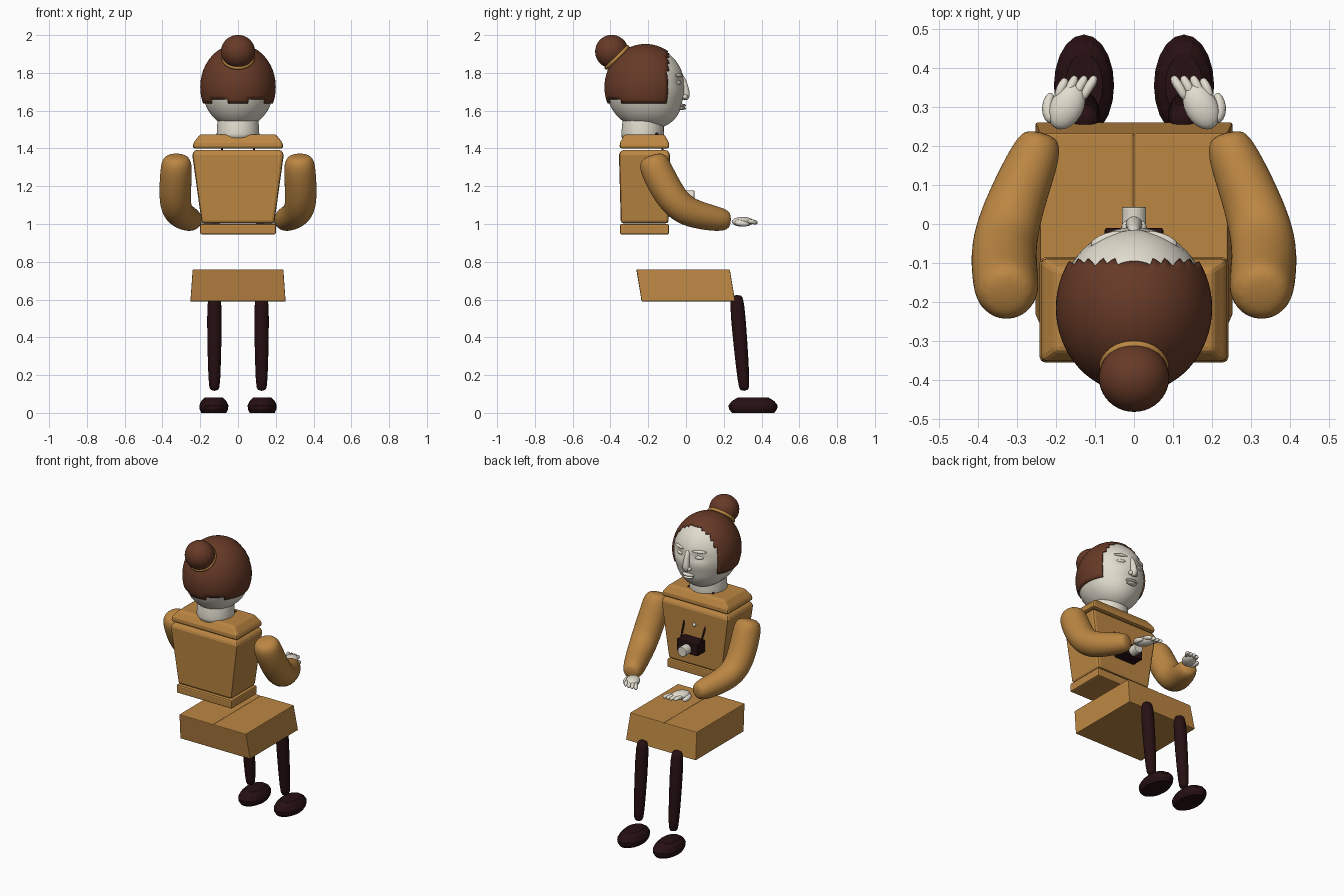
import bpy, bmesh, math
from mathutils import Vector, Matrix

cube = bpy.data.objects.get("Cube")
if cube:
    bpy.data.objects.remove(cube, do_unlink=True)


def material(name, rgb):
    m = bpy.data.materials.new(name)
    m.use_nodes = True
    m.diffuse_color = (*rgb, 1)
    m.node_tree.nodes["Principled BSDF"].inputs["Base Color"].default_value = (*rgb, 1)
    return m


TAN = material("tan cloth", (0.5, 0.24, 0.055))
HAIR = material("brown hair", (0.135, 0.042, 0.02))
SKIN = material("pale skin", (0.76, 0.72, 0.62))
DARK = material("dark leather", (0.02, 0.005, 0.006))


def finish(name, bm, mat, smooth=True, subdiv=0, bevel=0):
    bmesh.ops.recalc_face_normals(bm, faces=bm.faces)
    me = bpy.data.meshes.new(name)
    bm.to_mesh(me)
    bm.free()
    me.materials.append(mat)
    ob = bpy.data.objects.new(name, me)
    bpy.context.collection.objects.link(ob)
    for p in me.polygons:
        p.use_smooth = smooth
    if bevel:
        b = ob.modifiers.new("bevel", "BEVEL")
        b.width, b.segments = bevel, 2
    if subdiv:
        s = ob.modifiers.new("subdivision", "SUBSURF")
        s.levels = s.render_levels = subdiv
    return ob


def loft(rings):
    """Bridge a list of equal point rings and cap both ends."""
    bm = bmesh.new()
    rows = [[bm.verts.new(p) for p in ring] for ring in rings]
    n = len(rows[0])
    for a, b in zip(rows, rows[1:]):
        for i in range(n):
            j = (i + 1) % n
            bm.faces.new((a[i], a[j], b[j], b[i]))
    bm.faces.new(rows[0])
    bm.faces.new(rows[-1])
    return bm


def slab(name, levels, mat, bevel):
    """Stack of rectangles (z, half width, back, front)."""
    bm = loft([[(-w, a, z), (w, a, z), (w, b, z), (-w, b, z)] for z, w, a, b in levels])
    return finish(name, bm, mat, False, bevel=bevel)


def tube(name, pts, mat, sides=12, subdiv=1, side=1):
    """Round limb through (x, y, z, radius) points."""
    path = [Vector((p[0] * side, p[1], p[2])) for p in pts]
    rings = []
    for i, c in enumerate(path):
        t = (path[min(i + 1, len(path) - 1)] - path[max(i - 1, 0)]).normalized()
        u = t.cross(Vector((1, 0, 0))).normalized()
        v = t.cross(u)
        rings.append([c + pts[i][3] * (u * math.cos(k * math.tau / sides) + v * math.sin(k * math.tau / sides))
                      for k in range(sides)])
    return finish(name, loft(rings), mat, subdiv=subdiv)


def ball_mesh(c, r, rot=0, seg=32):
    bm = bmesh.new()
    m = Matrix.Translation(c) @ Matrix.Rotation(rot, 4, "Z") @ Matrix.Diagonal((*r, 1))
    bmesh.ops.create_uvsphere(bm, u_segments=seg, v_segments=seg // 2, radius=1, matrix=m)
    return bm


def ball(name, c, r, mat, rot=0, seg=32):
    return finish(name, ball_mesh(c, r, rot, seg), mat)


# Torso, waist and collar
slab("waist", [(0.945, 0.2, -0.35, -0.09), (1.0, 0.2, -0.35, -0.09)], TAN, 0.008)
slab("torso", [(1.003, 0.192, -0.345, -0.092), (1.365, 0.242, -0.355, -0.085),
               (1.392, 0.232, -0.345, -0.095)], TAN, 0.015)
slab("collar", [(1.4, 0.24, -0.352, -0.088), (1.43, 0.236, -0.35, -0.09),
                (1.475, 0.2, -0.325, -0.115)], TAN, 0.012)

# Lap, made of two halves meeting in a shallow crease
lap = slab("lap", [(0.59, 0.252, -0.235, 0.26), (0.76, 0.24, -0.262, 0.232)], TAN, 0.022)
bm = bmesh.new()
bm.from_mesh(lap.data)
for x in (-0.005, 0, 0.005):
    bmesh.ops.bisect_plane(bm, geom=bm.verts[:] + bm.edges[:] + bm.faces[:],
                           plane_co=(x, 0, 0), plane_no=(1, 0, 0))
for v in bm.verts:
    if abs(v.co.x) < 0.002 and v.co.z > 0.7:
        v.co.z -= 0.006
bm.to_mesh(lap.data)
bm.free()

# Limbs
for side, label in ((1, "left"), (-1, "right")):
    tube(label + "_arm", [(0.325, -0.185, 1.365, 0.05), (0.325, -0.175, 1.335, 0.083),
                          (0.328, -0.15, 1.27, 0.088), (0.335, -0.08, 1.14, 0.088),
                          (0.325, -0.01, 1.07, 0.084), (0.29, 0.09, 1.04, 0.075),
                          (0.243, 0.2, 1.02, 0.065), (0.235, 0.235, 1.02, 0.04)],
         TAN, side=side, subdiv=2)
    tube(label + "_leg", [(0.125, 0.267, 0.625, 0.025), (0.125, 0.269, 0.6, 0.041),
                          (0.125, 0.285, 0.4, 0.04), (0.125, 0.307, 0.15, 0.033),
                          (0.125, 0.309, 0.115, 0.024)], DARK, side=side)
    # Shoe: stacked ovals
    shoe = [[(side * 0.128 + 0.077 * k * math.cos(a), 0.355 + 0.13 * k * math.sin(a), z)
             for a in (i * math.tau / 20 for i in range(20))]
            for z, k in ((0, 0.86), (0.02, 0.98), (0.04, 1), (0.062, 0.87), (0.082, 0.62))]
    finish(label + "_shoe", loft(shoe), DARK, False)
    # Hand
    ball(label + "_palm", (side * 0.172, 0.3, 1.012), (0.042, 0.062, 0.026), SKIN, side * 0.5, 20)
    for i in range(4):
        bx, tx = 0.135 + 0.021 * i, 0.1 + 0.025 * i
        tip = 0.38 if i < 3 else 0.374
        tube(f"{label}_finger_{i + 1}", [(bx, 0.315, 1.014, 0.011), ((bx + tx) / 2, 0.35, 1.014, 0.014),
                                         (tx + 0.003, tip - 0.012, 1.008, 0.013), (tx, tip, 1.005, 0.007)],
             SKIN, 8, side=side)
    tube(label + "_thumb", [(0.205, 0.258, 1.01, 0.017), (0.222, 0.285, 1.005, 0.019),
                            (0.22, 0.315, 1, 0.016), (0.21, 0.337, 0.998, 0.008)], SKIN, 8, side=side)

# Neck
tube("neck", [(0, -0.23, 1.44, 0.115), (0, -0.23, 1.47, 0.115),
              (0, -0.228, 1.53, 0.11), (0, -0.22, 1.6, 0.11)], SKIN, 24)

# Head with a chin pushed forward and hollow eye sockets
HEAD = Vector((0, -0.215, 1.725))
bm = ball_mesh(HEAD, (0.19, 0.208, 0.22), seg=64)
for v in bm.verts:
    d = v.co - HEAD
    if d.z < -0.08 and d.y > 0:
        v.co.y += 0.25 * (-0.08 - d.z)
    if d.y > 0:
        for ex in (-0.068, 0.068):
            f = ((d.x - ex) / 0.045) ** 2 + ((v.co.z - 1.75) / 0.025) ** 2
            v.co.y -= 0.016 * math.exp(-f)
finish("head", bm, SKIN)
tube("nose", [(0, -0.03, 1.79, 0.014), (0, -0.012, 1.755, 0.016), (0, -0.002, 1.71, 0.02),
              (0, 0, 1.68, 0.024), (0, -0.01, 1.655, 0.016)], SKIN, 12, 2)
for side, label in ((1, "left"), (-1, "right")):
    ball(label + "_nostril", (side * 0.019, -0.008, 1.673), (0.013, 0.017, 0.013), SKIN, 0, 16)
    ball(label + "_brow", (side * 0.068, -0.039, 1.787), (0.045, 0.016, 0.01), SKIN, -side * 0.33, 16)
    ball(label + "_eyelid", (side * 0.068, -0.038, 1.748), (0.028, 0.012, 0.011), SKIN, -side * 0.33, 16)
for z, w, label in ((1.628, 0.042, "upper"), (1.612, 0.034, "lower")):
    ball(label + "_lip", (0, -0.024, z), (w, 0.024, 0.009), SKIN, 0, 16)

# Hair cap, open at the face and nape
bm = ball_mesh(HEAD, (0.2, 0.217, 0.228), seg=64)
cut = [f for f in bm.faces
       if f.calc_center_median().y > -0.098
       or f.calc_center_median().z < 1.645 + 0.012 * math.cos(f.calc_center_median().x * 30) * -1]
bmesh.ops.delete(bm, geom=cut, context="FACES")
hair = finish("hair", bm, HAIR)
solid = hair.modifiers.new("thickness", "SOLIDIFY")
solid.thickness = 0.012

# Bun and its band
ball("bun", (0, -0.393, 1.913), (0.09, 0.088, 0.088), HAIR, 0, 40)
axis = Vector((0, -0.7, 0.71))
u, w = Vector((1, 0, 0)), axis.cross(Vector((1, 0, 0)))
bm = bmesh.new()
N, M = 32, 8
center = Vector((0, -0.365, 1.882))
grid = []
for i in range(N):
    a = i * math.tau / N
    out = u * math.cos(a) + w * math.sin(a)
    grid.append([bm.verts.new(center + out * (0.078 + 0.011 * math.cos(b)) + axis * 0.011 * math.sin(b))
                 for b in (k * math.tau / M for k in range(M))])
for i in range(N):
    for k in range(M):
        p, q = grid[i], grid[(i + 1) % N]
        bm.faces.new((p[k], q[k], q[(k + 1) % M], p[(k + 1) % M]))
finish("hair_band", bm, TAN)

# Camera, lens, button and strap
slab("camera_body", [(1.115, 0.075, -0.1, -0.01), (1.195, 0.075, -0.1, -0.01)], DARK, 0.006)
lens = bmesh.new()
bmesh.ops.create_cone(lens, cap_ends=True, segments=24, radius1=0.031, radius2=0.031, depth=0.06,
                      matrix=Matrix.Translation((0, 0.014, 1.147)) @ Matrix.Rotation(math.pi / 2, 4, "X"))
finish("camera_lens", lens, SKIN, False, bevel=0.004)
ball("button", (0, -0.084, 1.275), (0.011, 0.011, 0.011), SKIN, 0, 16)
for side, label in ((1, "left"), (-1, "right")):
    tube(label + "_strap", [(0.07, -0.045, 1.18, 0.006), (0.074, -0.075, 1.24, 0.006),
                            (0.078, -0.1, 1.3, 0.006), (0.09, -0.14, 1.46, 0.006),
                            (0.088, -0.15, 1.481, 0.007), (0.08, -0.18, 1.478, 0.006)], DARK, 8, side=side)
